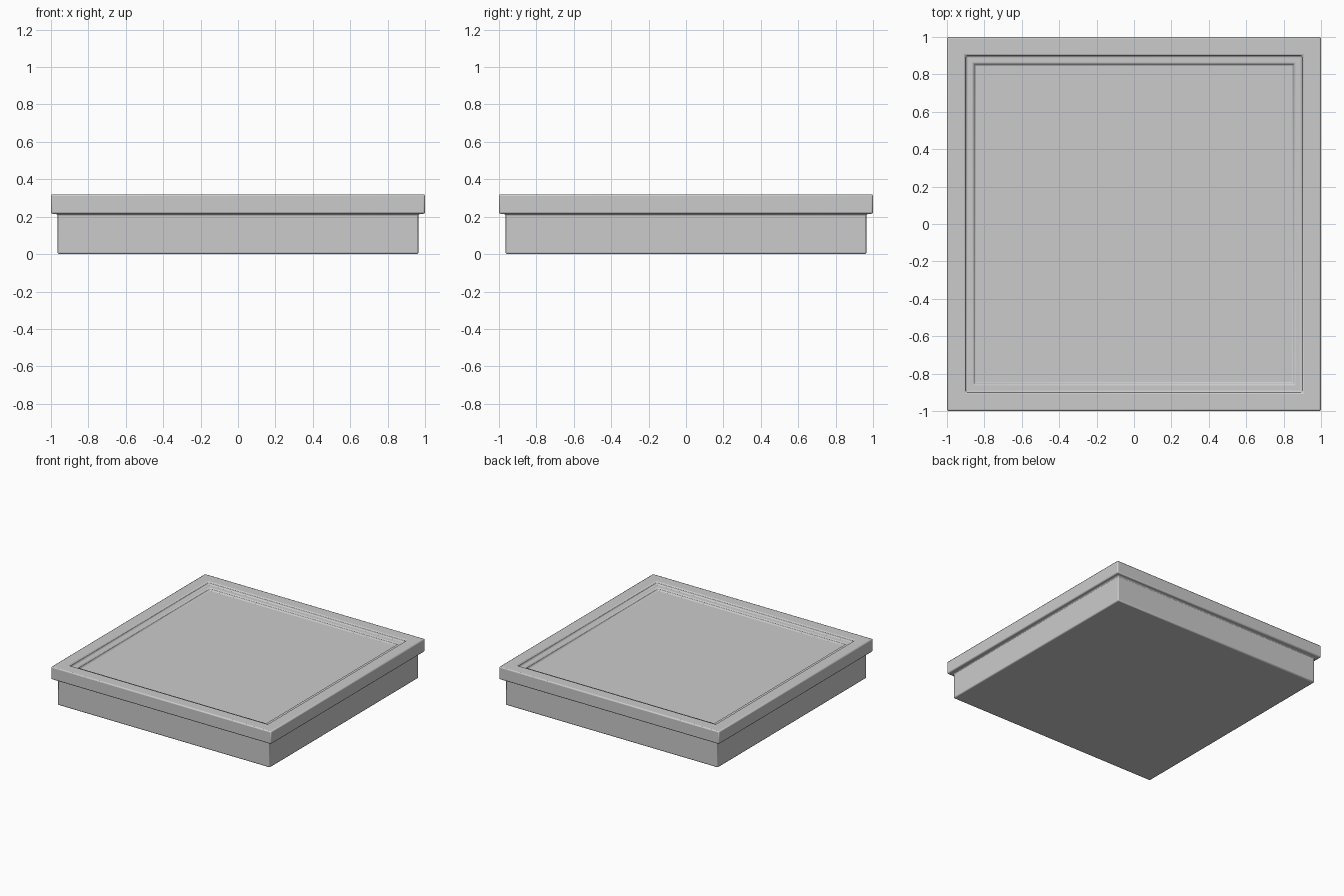
import bpy, bmesh

if "Cube" in bpy.data.objects:
    bpy.data.objects.remove(bpy.data.objects["Cube"])


def square_sweep(name, profile, bevel, cap_start=False, cap_end=False, closed=False):
    """Sweep a (half-width, height) profile around a square."""
    bm = bmesh.new()
    rings = [[bm.verts.new((sx * r, sy * r, z))
              for sx, sy in ((-1, -1), (1, -1), (1, 1), (-1, 1))]
             for r, z in profile]
    pairs = list(zip(rings, rings[1:]))
    if closed:
        pairs.append((rings[-1], rings[0]))
    for a, b in pairs:
        for i in range(4):
            j = (i + 1) % 4
            bm.faces.new((a[i], a[j], b[j], b[i]))
    if cap_start:
        bm.faces.new(rings[0][::-1])
    if cap_end:
        bm.faces.new(rings[-1])
    bmesh.ops.recalc_face_normals(bm, faces=bm.faces)
    mesh = bpy.data.meshes.new(name)
    bm.to_mesh(mesh)
    bm.free()
    obj = bpy.data.objects.new(name, mesh)
    bpy.context.collection.objects.link(obj)
    mod = obj.modifiers.new("soft_edges", "BEVEL")
    mod.width = bevel
    mod.segments = 2
    mod.limit_method = "ANGLE"
    bpy.context.view_layer.objects.active = obj
    obj.select_set(True)
    bpy.ops.object.shade_smooth_by_angle(angle=0.7)
    obj.select_set(False)
    return obj


TOP, LIP, LEDGE, FLOOR = 0.32, 0.215, 0.298, 0.278

# Tray: base walls, overhanging rim, stepped ledge and sunken floor
square_sweep("tray", [
    (0.965, 0.0), (0.965, LIP), (1.0, LIP), (1.0, TOP),
    (0.90, TOP), (0.90, LEDGE), (0.855, LEDGE), (0.855, FLOOR),
], bevel=0.009, cap_start=True, cap_end=True)
